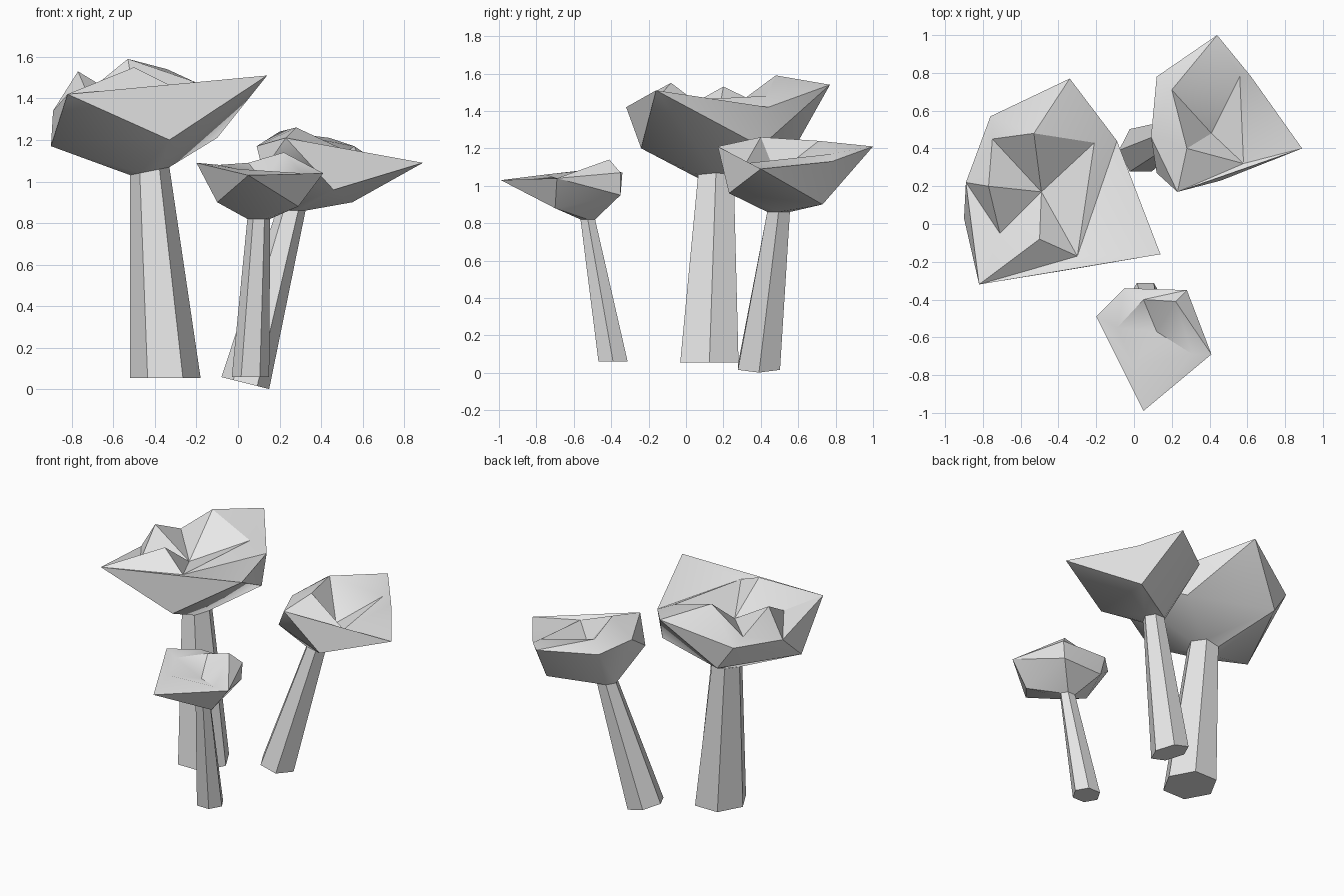
import bpy
import bmesh
import math
from mathutils import Vector, geometry

default_cube = bpy.data.objects.get("Cube")
if default_cube:
    bpy.data.objects.remove(default_cube, do_unlink=True)

# One plain grey for everything
grey = bpy.data.materials.new("plain_grey")
grey.use_nodes = True
grey.diffuse_color = (0.8, 0.8, 0.8, 1)
shader = grey.node_tree.nodes["Principled BSDF"]
shader.inputs["Base Color"].default_value = grey.diffuse_color


def finish(bm, name):
    mesh = bpy.data.meshes.new(name)
    bm.to_mesh(mesh)
    bm.free()
    mesh.materials.append(grey)
    obj = bpy.data.objects.new(name, mesh)
    bpy.context.collection.objects.link(obj)
    bpy.ops.object.select_all(action='DESELECT')
    obj.select_set(True)
    bpy.context.view_layer.objects.active = obj
    bpy.ops.object.shade_smooth_by_angle(angle=math.radians(30))
    return obj


def ring(centre, radii, slope=0.0, sides=6):
    """Oval ring, tilted along x by the slope."""
    points = []
    for i in range(sides):
        turn = math.tau * i / sides
        dx, dy = radii[0] * math.cos(turn), radii[1] * math.sin(turn)
        points.append(Vector(centre) + Vector((dx, dy, slope * dx)))
    return points


def make_stem(name, foot, neck):
    """Tapered leaning stem between two rings."""
    bm = bmesh.new()
    low = [bm.verts.new(p) for p in foot]
    high = [bm.verts.new(p) for p in neck]
    for i in range(len(low)):
        j = (i + 1) % len(low)
        bm.faces.new((low[i], low[j], high[j], high[i]))
    bm.faces.new(low[::-1])
    bm.faces.new(high)
    finish(bm, name)


def make_cap(name, rim, belly, crest, pit, neck):
    """Faceted bowl under the rim, with a jagged hollow crown on top."""
    bm = bmesh.new()
    rim_verts = [bm.verts.new(p) for p in rim]
    under = [bm.verts.new(p) for p in belly + neck]

    # Bowl: hull of the lower points, left open inside the rim
    bmesh.ops.convex_hull(bm, input=rim_verts + under)
    bmesh.ops.recalc_face_normals(bm, faces=bm.faces[:])
    bm.normal_update()
    lids = [f for f in bm.faces
            if f.normal.z > 0.3 and all(v in rim_verts for v in f.verts)]
    bmesh.ops.delete(bm, geom=lids, context='FACES_ONLY')

    # Crown: triangles joining the rim, the crest loop and the central pit
    inner = [bm.verts.new(p) for p in crest + [pit]]
    top = rim_verts + inner
    first, last = len(rim), len(top) - 1
    edges = []
    for i in range(first, last):
        following = i + 1 if i + 1 < last else first
        edges += [(i, following), (i, last)]
    flat = [v.co.to_2d() for v in top]
    outline = list(range(first))
    found = geometry.delaunay_2d_cdt(flat, edges, [outline], 1, 1e-5)
    coords, triangles = found[0], found[2]
    nearest = [min(top, key=lambda v: (v.co.to_2d() - c).length) for c in coords]
    for tri in triangles:
        corners = [nearest[i] for i in tri]
        if len(set(corners)) < 3 or bm.faces.get(corners):
            continue
        face = bm.faces.new(corners)
        face.normal_update()
        if face.normal.z < 0:
            face.normal_flip()
    loose = [v for v in bm.verts if not v.link_faces]
    bmesh.ops.delete(bm, geom=loose, context='VERTS')
    finish(bm, name)


# Tall growth on the right
foot = ring((-.35, .125, .055), (.17, .18))
neck = ring((-.425, .16, 1.05), (.095, .11), .2)
make_stem("tall_stem", foot, neck)
make_cap(
    "tall_cap",
    rim=[(-.82, -.32, 1.42), (.14, -.16, 1.51), (-.09, .44, 1.42),
         (-.34, .77, 1.54), (-.76, .57, 1.38), (-.89, .22, 1.34)],
    belly=[(-.33, -.24, 1.2), (-.1, .4, 1.21), (-.65, .59, 1.22), (-.9, .03, 1.17)],
    crest=[(-.21, .43, 1.48), (-.53, .48, 1.59), (-.75, .45, 1.41),
           (-.77, .2, 1.53), (-.71, -.05, 1.39), (-.5, -.08, 1.55), (-.3, -.17, 1.45)],
    pit=(-.49, .17, 1.36), neck=neck)

# Middle growth at the back left
foot = ring((.035, .39, .03), (.115, .13), -.25)
neck = ring((.255, .495, .86), (.07, .07))
make_stem("middle_stem", foot, neck)
make_cap(
    "middle_cap",
    rim=[(.23, .17, 1.21), (.89, .4, 1.09), (.62, .78, 1.13),
         (.44, 1, 1.21), (.12, .78, 1.18), (.09, .46, 1.17)],
    belly=[(.46, .23, .96), (.55, .73, .9), (.12, .27, 1.05)],
    crest=[(.2, .71, 1.24), (.28, .4, 1.26), (.58, .32, 1.12), (.56, .78, 1.17)],
    pit=(.41, .48, 1.06), neck=neck)

# Short growth at the front
foot = ring((.06, -.39, .06), (.09, .09))
neck = ring((.1, -.525, .82), (.055, .045))
make_stem("short_stem", foot, neck)
make_cap(
    "short_cap",
    rim=[(.05, -.99, 1.03), (.41, -.69, 1.04), (.28, -.35, 1.07),
         (-.05, -.34, 1.07), (-.2, -.49, 1.09)],
    belly=[(-.1, -.58, .9), (.29, -.7, .88), (.27, -.35, .95), (-.03, -.36, .95)],
    crest=[(.05, -.4, 1.09), (-.09, -.55, 1.08), (0, -.75, 1.06),
           (.31, -.69, 1.04), (.22, -.41, 1.14)],
    pit=(.12, -.57, 1), neck=neck)
